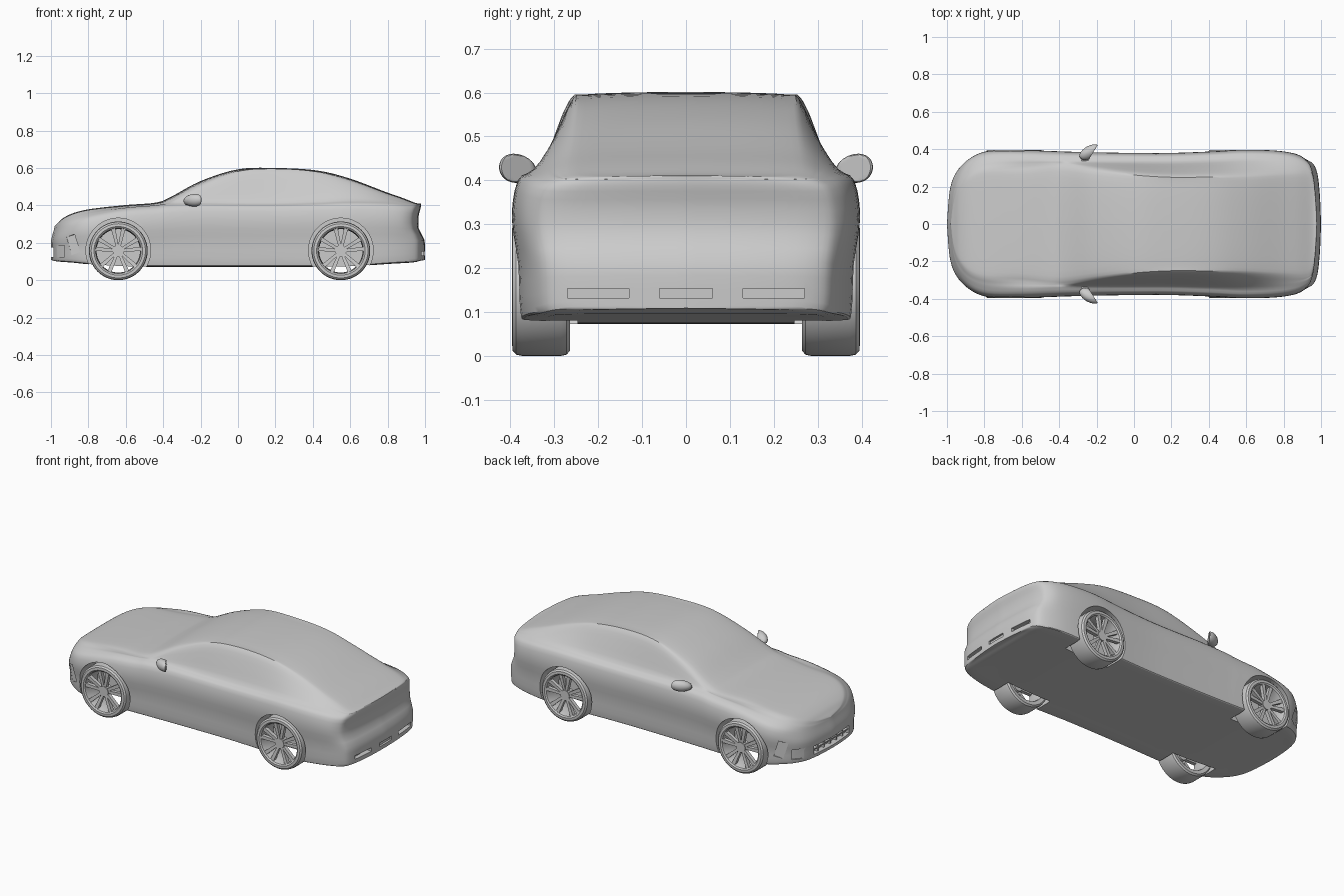
import bpy, bmesh, math
from mathutils import Vector, Matrix

if "Cube" in bpy.data.objects:
    bpy.data.objects.remove(bpy.data.objects["Cube"])


def make(name, bm, angle=35):
    bmesh.ops.recalc_face_normals(bm, faces=bm.faces)
    me = bpy.data.meshes.new(name)
    bm.to_mesh(me)
    bm.free()
    ob = bpy.data.objects.new(name, me)
    bpy.context.collection.objects.link(ob)
    smooth(ob, angle)
    return ob


def activate(ob):
    bpy.ops.object.select_all(action='DESELECT')
    ob.select_set(True)
    bpy.context.view_layer.objects.active = ob


def smooth(ob, angle):
    activate(ob)
    bpy.ops.object.shade_smooth_by_angle(angle=math.radians(angle))


def spline(keys, steps):
    """Catmull-Rom resampling of a list of equal-length tuples."""
    pts = [Vector(k) for k in keys]
    out = []
    for i in range(len(pts) - 1):
        p0, p1, p2, p3 = pts[max(i - 1, 0)], pts[i], pts[i + 1], pts[min(i + 2, len(pts) - 1)]
        for j in range(steps):
            t = j / steps
            out.append(p1 + 0.5 * t * ((p2 - p0) + t * ((2 * p0 - 5 * p1 + 4 * p2 - p3)
                       + t * (3 * p1 - p0 - 3 * p2 + p3))))
    out.append(pts[-1])
    return out


def step(a, b, v):
    t = min(max((v - a) / (b - a), 0), 1)
    return t * t * (3 - 2 * t)


def skin(bm, rings):
    """Join closed rings of vertices with quads."""
    for a, b in zip(rings, rings[1:]):
        n = len(a)
        for i in range(n):
            bm.faces.new((a[i], a[(i + 1) % n], b[(i + 1) % n], b[i]))


def box(bm, size, mat):
    bmesh.ops.create_cube(bm, size=1, matrix=mat @ Matrix.Diagonal((*size, 1)))


def cut(target, cutter):
    cutter.hide_render = True
    activate(target)
    mod = target.modifiers.new("cut", 'BOOLEAN')
    mod.object, mod.operation, mod.solver = cutter, 'DIFFERENCE', 'EXACT'
    bpy.ops.object.modifier_apply(modifier=mod.name)
    bpy.data.objects.remove(cutter, do_unlink=True)


# Body stations: x, half width, floor z, shoulder z, roof edge y, roof edge z, top z
STATIONS = [
    (-1.0, 0, .11, .25, 0, .285, .29),
    (-.985, .18, .105, .26, .12, .30, .305),
    (-.95, .28, .10, .28, .20, .325, .332),
    (-.88, .35, .095, .305, .26, .352, .36),
    (-.78, .39, .085, .33, .29, .375, .382),
    (-.60, .395, .075, .36, .30, .39, .402),
    (-.44, .39, .073, .373, .315, .403, .415),
    (-.36, .387, .073, .383, .318, .42, .445),
    (-.20, .383, .073, .39, .295, .50, .53),
    (0, .38, .073, .39, .27, .573, .593),
    (.20, .38, .073, .39, .258, .588, .60),
    (.42, .388, .073, .395, .26, .572, .587),
    (.60, .397, .075, .40, .265, .525, .543),
    (.80, .388, .088, .393, .275, .456, .468),
    (.93, .352, .096, .38, .28, .415, .425),
    (.975, .30, .105, .375, .25, .405, .412),
    (.993, .17, .108, .375, .14, .405, .411),
    (1.0, 0, .11, .375, 0, .405, .41),
]

# Car body: lofted sections, closed at nose and tail
bm = bmesh.new()
rings = []
for x, w, zb, zs, yr, zr, zt in spline(STATIONS, 5):
    yg, zg = .875 * w, zs + .025
    half = spline([(0, zb), (.6 * w, zb), (.9 * w, zb), (.955 * w, zb + .018),
                   (.968 * w, zb + .4 * (zs - zb)), (w, zb + .74 * (zs - zb)), (.965 * w, zs),
                   (yg, zg), (.48 * yg + .52 * yr, .46 * zg + .54 * zr), (yr, zr),
                   (.88 * yr, zr + .6 * (zt - zr)), (.5 * yr, zt - .1 * (zt - zr)), (0, zt)], 3)
    loop = [(y, z) for y, z in half] + [(-y, z) for y, z in half[-2:0:-1]]
    ring = []
    for y, z in loop:
        px = x + step(.85, 1, x) * (-.036 * step(.2, .29, z) + .014 * step(.33, .4, z))
        px += step(.85, 1, -x) * .02 * step(.2, .3, z)
        ring.append(bm.verts.new((px, y, z)))
    rings.append(ring)
skin(bm, rings)
bmesh.ops.remove_doubles(bm, verts=bm.verts, dist=1e-4)
body = make("car_body", bm)

# Wheel wells
WHEELS = [(x, s) for x in (-.64, .55) for s in (1, -1)]
R = .157
for x, s in WHEELS:
    c = bmesh.new()
    bmesh.ops.create_cone(c, cap_ends=True, segments=48, radius1=.173, radius2=.173, depth=.25,
                          matrix=Matrix.Translation((x, s * .372, R + .002)) @ Matrix.Rotation(math.pi / 2, 4, 'X'))
    cut(body, make("well_cutter", c))

# Front intakes: wide centre opening and slanted corner openings
c = bmesh.new()
box(c, (.07, .34, .05), Matrix.Translation((-.995, 0, .15)))
cut(body, make("grille_cutter", c))
for s in (1, -1):
    c = bmesh.new()
    box(c, (.05, .09, .06), Matrix.Translation((-.968, s * .275, .155)) @ Matrix.Rotation(-s * .75, 4, 'Z'))
    cut(body, make("intake_cutter", c))
    c = bmesh.new()
    box(c, (.055, .03, .10), Matrix.Translation((-.885, s * .348, .19))
        @ Matrix.Rotation(s * .45, 4, 'Z') @ Matrix.Rotation(-.3, 4, 'Y'))
    cut(body, make("vent_cutter", c))
# Shallow recesses in the rear bumper
for y, w in ((0, .12), (.2, .14), (-.2, .14)):
    c = bmesh.new()
    box(c, (.05, w, .022), Matrix.Translation((1.012 - .13 * abs(y), y, .143)))
    cut(body, make("bumper_cutter", c))
smooth(body, 32)

# Grille bars
bm = bmesh.new()
for y in (-.12, -.06, 0, .06, .12):
    box(bm, (.025, .008, .054), Matrix.Translation((-.965, y, .15)))
box(bm, (.025, .344, .007), Matrix.Translation((-.966, 0, .15)))
make("front_grille_bars", bm)

# Wheels: lathed tyre and rim, paired spokes, hub
TYRE = [(.122, .268), (.145, .264), (.154, .272), (R, .285), (R, .372), (.154, .387),
        (.145, .395), (.13, .396), (.122, .390), (.118, .375), (.116, .33), (.118, .28)]
for x, s in WHEELS:
    tag = ("front" if x < 0 else "rear") + ("_right" if s > 0 else "_left")
    centre = Matrix.Translation((x, 0, R))
    bm = bmesh.new()
    rings = []
    for k in range(56):
        a = math.tau * k / 56
        rings.append([bm.verts.new((x + r * math.cos(a), s * y, R + r * math.sin(a))) for r, y in TYRE])
    skin(bm, rings + rings[:1])
    make(tag + "_tyre", bm)

    bm = bmesh.new()
    for k in range(5):
        for d in (-1, 1):
            a = math.radians(90 + 72 * k + d * 13)
            new = bmesh.ops.create_cube(bm, size=1)["verts"]
            for v in new:
                out = v.co.x > 0
                v.co = Vector((.121 if out else .022, s * ((.378 if out else .370) + v.co.y * .022),
                               v.co.z * (.022 if out else .015)))
            bmesh.ops.transform(bm, verts=new, matrix=centre @ Matrix.Rotation(-a, 4, 'Y'))
    bmesh.ops.create_cone(bm, cap_ends=True, segments=24, radius1=.03, radius2=.03, depth=.045,
                          matrix=Matrix.Translation((x, s * .363, R)) @ Matrix.Rotation(math.pi / 2, 4, 'X'))
    make(tag + "_wheel_spokes", bm)

# Door mirrors: swept egg with a flat rear face, on a short stalk
for s, side in ((1, "right"), (-1, "left")):
    bm = bmesh.new()
    bmesh.ops.create_uvsphere(bm, u_segments=24, v_segments=14, radius=1)
    for v in bm.verts:
        u, t, h = v.co
        u = min(u, .35)
        v.co = (-.235 + .05 * u + .026 * t, s * (.384 + .042 * t), .427 + .033 * h * (1 + .12 * t) + .003 * t)
    box(bm, (.035, .06, .014), Matrix.Translation((-.262, s * .348, .408)) @ Matrix.Rotation(s * .3, 4, 'X'))
    make("door_mirror_" + side, bm, 40)
